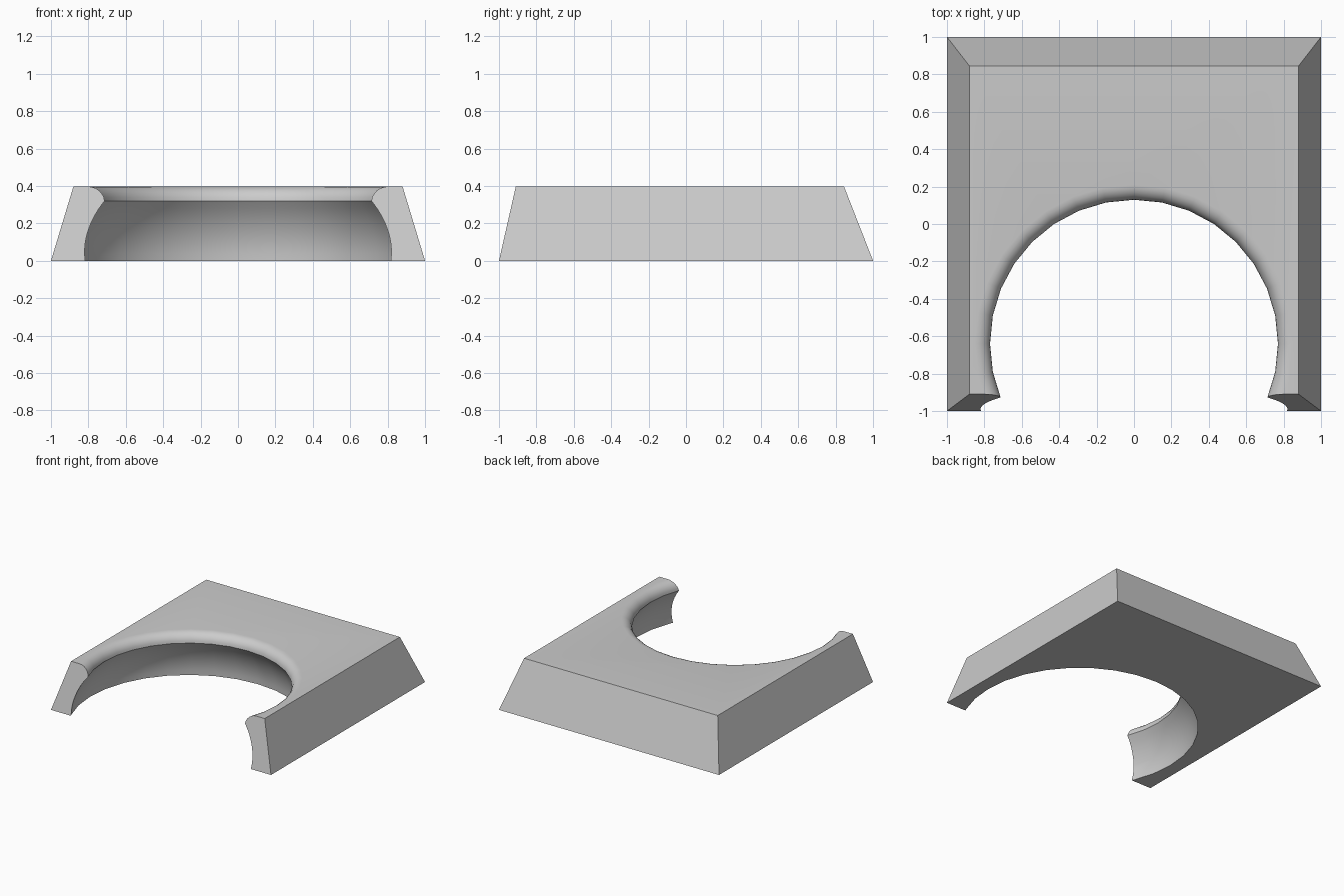
import bpy, bmesh, math

if "Cube" in bpy.data.objects:
    bpy.data.objects.remove(bpy.data.objects["Cube"])

Y_CENTRE = -0.64
SEGMENTS = 32


def make_object(name, verts, faces):
    mesh = bpy.data.meshes.new(name)
    mesh.from_pydata(verts, [], faces)
    bm = bmesh.new()
    bm.from_mesh(mesh)
    bmesh.ops.recalc_face_normals(bm, faces=bm.faces[:])
    bm.to_mesh(mesh)
    bm.free()
    obj = bpy.data.objects.new(name, mesh)
    bpy.context.collection.objects.link(obj)
    return obj


# Tapered block
def rectangle(x, y0, y1, z):
    return [(-x, y0, z), (x, y0, z), (x, y1, z), (-x, y1, z)]


sides = [(i, (i + 1) % 4, (i + 1) % 4 + 4, i + 4) for i in range(4)]
block = make_object("notched_block",
                    rectangle(1, -1, 1, 0) + rectangle(0.88, -0.91, 0.845, 0.397),
                    [(3, 2, 1, 0), (4, 5, 6, 7)] + sides)

# Turned cutter: hollow curved wall below, rounded lip above
profile = [(0.895, -0.1)]
for i in range(9):
    z = 0.32 * i / 8
    profile.append((0.895 * math.sqrt(1 - (z / 0.627) ** 2), z))
for i in range(1, 7):
    a = math.radians(15 * i)
    profile.append((0.85 - 0.08 * math.cos(a), 0.32 + 0.077 * math.sin(a)))
profile.append((0.851, 0.5))

verts, faces = [], []
for r, z in profile:
    for s in range(SEGMENTS):
        a = math.tau * s / SEGMENTS
        verts.append((r * math.cos(a), Y_CENTRE + r * math.sin(a), z))
for k in range(len(profile) - 1):
    for s in range(SEGMENTS):
        t = (s + 1) % SEGMENTS
        a, b = k * SEGMENTS, (k + 1) * SEGMENTS
        faces.append((a + s, a + t, b + t, b + s))
last = (len(profile) - 1) * SEGMENTS
faces.append(tuple(reversed(range(SEGMENTS))))
faces.append(tuple(range(last, last + SEGMENTS)))
cutter = make_object("notch_cutter", verts, faces)
cutter.hide_render = True

# Cut the round notch, then discard the cutter
mod = block.modifiers.new("notch", 'BOOLEAN')
mod.operation = 'DIFFERENCE'
mod.solver = 'EXACT'
mod.object = cutter
bpy.context.view_layer.objects.active = block
block.select_set(True)
cutter.select_set(False)
bpy.ops.object.modifier_apply(modifier=mod.name)
bpy.data.objects.remove(cutter)

# Smooth the notch wall, keep block edges sharp
bpy.ops.object.shade_smooth_by_angle(angle=math.radians(45))

grey = bpy.data.materials.new("light_grey")
grey.diffuse_color = (0.6, 0.6, 0.6, 1)
grey.use_nodes = True
grey.node_tree.nodes["Principled BSDF"].inputs["Base Color"].default_value = grey.diffuse_color
block.data.materials.clear()
block.data.materials.append(grey)
for p in block.data.polygons:
    p.material_index = 0
